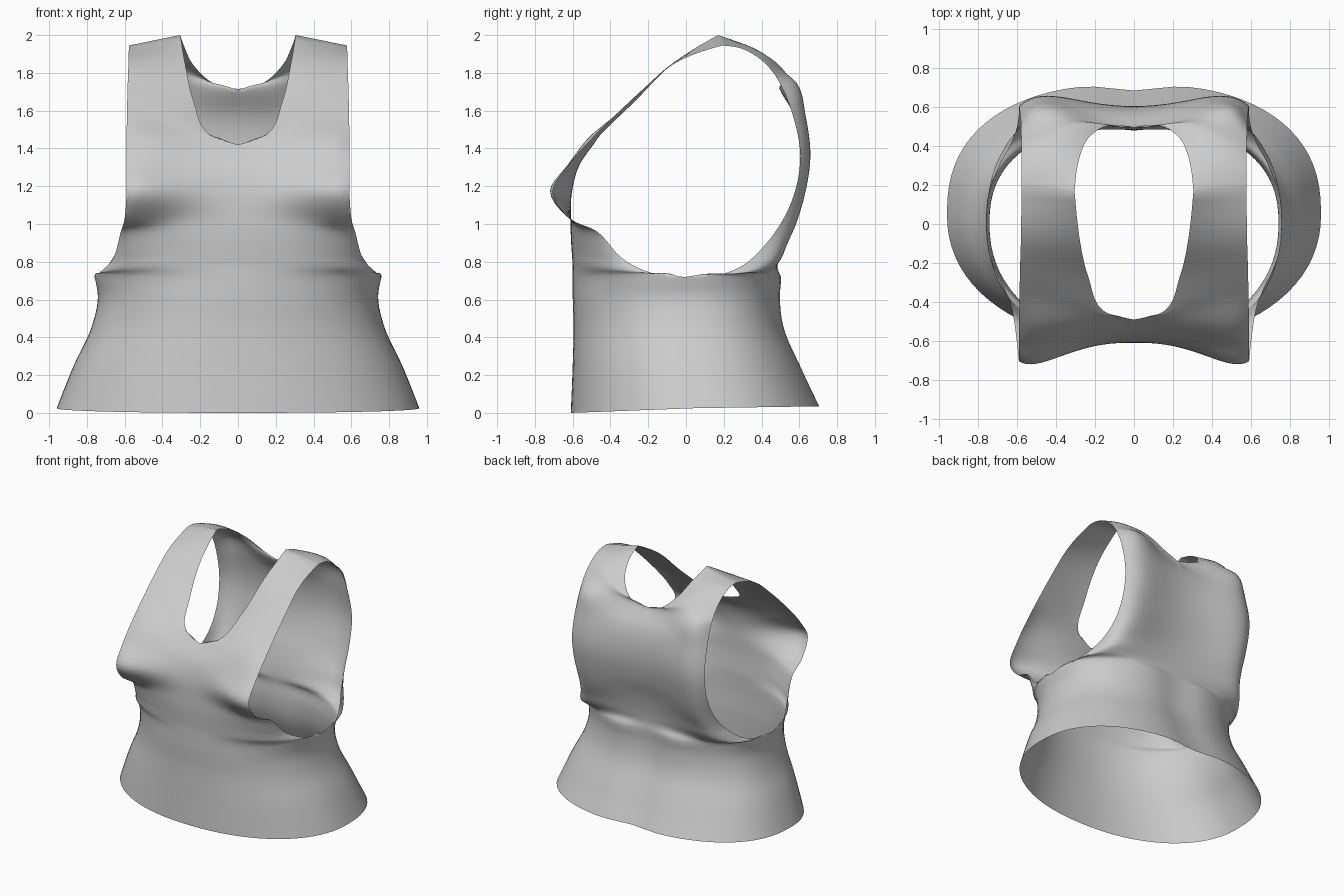
import bpy, bmesh, math
from mathutils import Vector

if "Cube" in bpy.data.objects:
    bpy.data.objects.remove(bpy.data.objects["Cube"])

N = 20   # columns from centre line to side edge
K = 5    # subdivisions between sections


def ring_row(w, yc, yf, z, zs, n, dip):
    """Quarter section of the closed lower body, centre line to side seam."""
    row = []
    for i in range(N + 1):
        a = math.pi / 2 * i / N
        x = w * math.sin(a) ** (2 / n)
        c = max(0.0, math.cos(a)) ** (2 / n)
        y = yc + (yf - yc) * c - dip * math.exp(-(x / 0.17) ** 2)
        row.append(Vector((x, y, zs + (z - zs) * c)))
    return row


def panel_row(a, m, e):
    """Section of an upper panel through inner, middle and outer point."""
    a, m, e = Vector(a), Vector(m), Vector(e)
    row = []
    for i in range(N + 1):
        t = i / N
        p = a * (1 - t) * (1 - 2 * t) + m * 4 * t * (1 - t) + e * t * (2 * t - 1)
        if a.x == 0:  # stay smooth across the centre line
            b = (16 * (m - a) - (e - a)) / 3
            q = a + b * t ** 2 + (e - a - b) * t ** 4
            p.y, p.z = q.y, q.z
        row.append(p)
    return row


def spline(pts):
    """Chord-length cubic through the points."""
    h = [max((q - p).length, 1e-5) for p, q in zip(pts, pts[1:])]
    d = [(q - p) / s for p, q, s in zip(pts, pts[1:], h)]
    m = [(d[i - 1] * h[i] + d[i] * h[i - 1]) / (h[i - 1] + h[i]) for i in range(1, len(d))]
    m = [d[0] * 1.5 - m[0] * 0.5] + m + [d[-1] * 1.5 - m[-1] * 0.5]
    out = []
    for i, s in enumerate(h):
        for k in range(K):
            t = k / K
            out.append(pts[i] * (2 * t**3 - 3 * t**2 + 1) + m[i] * s * (t**3 - 2 * t**2 + t)
                       + pts[i + 1] * (3 * t**2 - 2 * t**3) + m[i + 1] * s * (t**3 - t**2))
    return out + [pts[-1]]


def add_panel(bm, rows, arm, neck):
    """Loft sections; the side edge turns at row arm, the inner edge at row neck."""
    cols = []
    for j in range(N + 1):
        pts = [r[j] for r in rows]
        b = neck if j == 0 else arm if j == N else None
        pts = spline(pts) if b is None else spline(pts[:b + 1])[:-1] + spline(pts[b:])
        cols.append([bm.verts.new(p) for p in pts])
    for c, d in zip(cols, cols[1:]):
        for i in range(len(c) - 1):
            bm.faces.new((c[i], d[i], d[i + 1], c[i + 1]))


# Lower body: half width, side seam y, front y, back y, front z, side z, back z
lower = [
    (0.96, 0.05, -0.61, 0.72, 0.0, 0.025, 0.035),
    (0.87, 0.03, -0.60, 0.62, 0.25, 0.25, 0.25),
    (0.77, 0.01, -0.595, 0.53, 0.47, 0.47, 0.47),
    (0.742, 0.0, -0.60, 0.515, 0.62, 0.62, 0.62),
    (0.76, 0.0, -0.60, 0.52, 0.72, 0.72, 0.72),
]
front = [ring_row(w, yc, yf, zf, zs, 2.15, 0) for w, yc, yf, yb, zf, zs, zb in lower]
back = [ring_row(w, yc, yb, zb, zs, 2.4, 0.035) for w, yc, yf, yb, zf, zs, zb in lower]

# Front: ribs, bust, neckline bottom, strap
front += [panel_row(*r) for r in [
    ((0, -.60, .78), (.51, -.49, .77), (.735, -.18, .74)),
    ((0, -.605, .85), (.46, -.53, .84), (.66, -.34, .82)),
    ((0, -.61, .94), (.42, -.57, .95), (.62, -.47, .96)),
    ((0, -.61, 1.03), (.36, -.605, 1.02), (.60, -.615, 1.03)),
    ((0, -.605, 1.16), (.35, -.67, 1.17), (.59, -.705, 1.17)),
    ((0, -.565, 1.31), (.34, -.60, 1.31), (.59, -.615, 1.32)),
    ((0, -.49, 1.42), (.33, -.51, 1.44), (.59, -.50, 1.45)),
    ((.15, -.45, 1.475), (.37, -.41, 1.54), (.588, -.38, 1.57)),
    ((.235, -.27, 1.65), (.41, -.25, 1.69), (.585, -.23, 1.71)),
    ((.28, -.07, 1.85), (.43, -.065, 1.855), (.58, -.06, 1.85)),
    ((.305, .17, 2.0), (.44, .18, 1.973), (.578, .19, 1.945)),
]]

# Back: waist, shoulder blades, neckline bottom, strap
back += [panel_row(*r) for r in [
    ((0, .485, .77), (.52, .455, .76), (.74, .17, .73)),
    ((0, .49, .83), (.47, .50, .81), (.69, .30, .78)),
    ((0, .505, .91), (.42, .535, .90), (.63, .41, .88)),
    ((0, .53, 1.01), (.37, .575, 1.01), (.60, .50, 1.0)),
    ((0, .575, 1.15), (.35, .615, 1.15), (.59, .57, 1.15)),
    ((0, .605, 1.35), (.33, .645, 1.35), (.59, .605, 1.36)),
    ((0, .575, 1.57), (.33, .62, 1.57), (.585, .57, 1.56)),
    ((0, .495, 1.715), (.33, .56, 1.74), (.58, .51, 1.72)),
    ((.13, .505, 1.745), (.36, .52, 1.81), (.579, .47, 1.79)),
    ((.235, .44, 1.84), (.41, .43, 1.89), (.578, .39, 1.875)),
    ((.285, .32, 1.94), (.43, .31, 1.95), (.578, .29, 1.93)),
    ((.305, .17, 2.0), (.44, .18, 1.973), (.578, .19, 1.945)),
]]

# Tank top: half sheet, welded at side seam and shoulder, then mirrored
bm = bmesh.new()
add_panel(bm, front, 4, 11)
add_panel(bm, back, 4, 12)
bmesh.ops.remove_doubles(bm, verts=bm.verts, dist=0.0005)
bmesh.ops.recalc_face_normals(bm, faces=bm.faces)
if sum(f.normal.x * f.calc_area() for f in bm.faces) < 0:
    bmesh.ops.reverse_faces(bm, faces=bm.faces)
mesh = bpy.data.meshes.new("tank_top")
bm.to_mesh(mesh)
bm.free()
top = bpy.data.objects.new("tank_top", mesh)
bpy.context.collection.objects.link(top)
mirror = top.modifiers.new("mirror", 'MIRROR')
mirror.use_clip = True
mirror.merge_threshold = 0.001
mesh.polygons.foreach_set("use_smooth", [True] * len(mesh.polygons))
